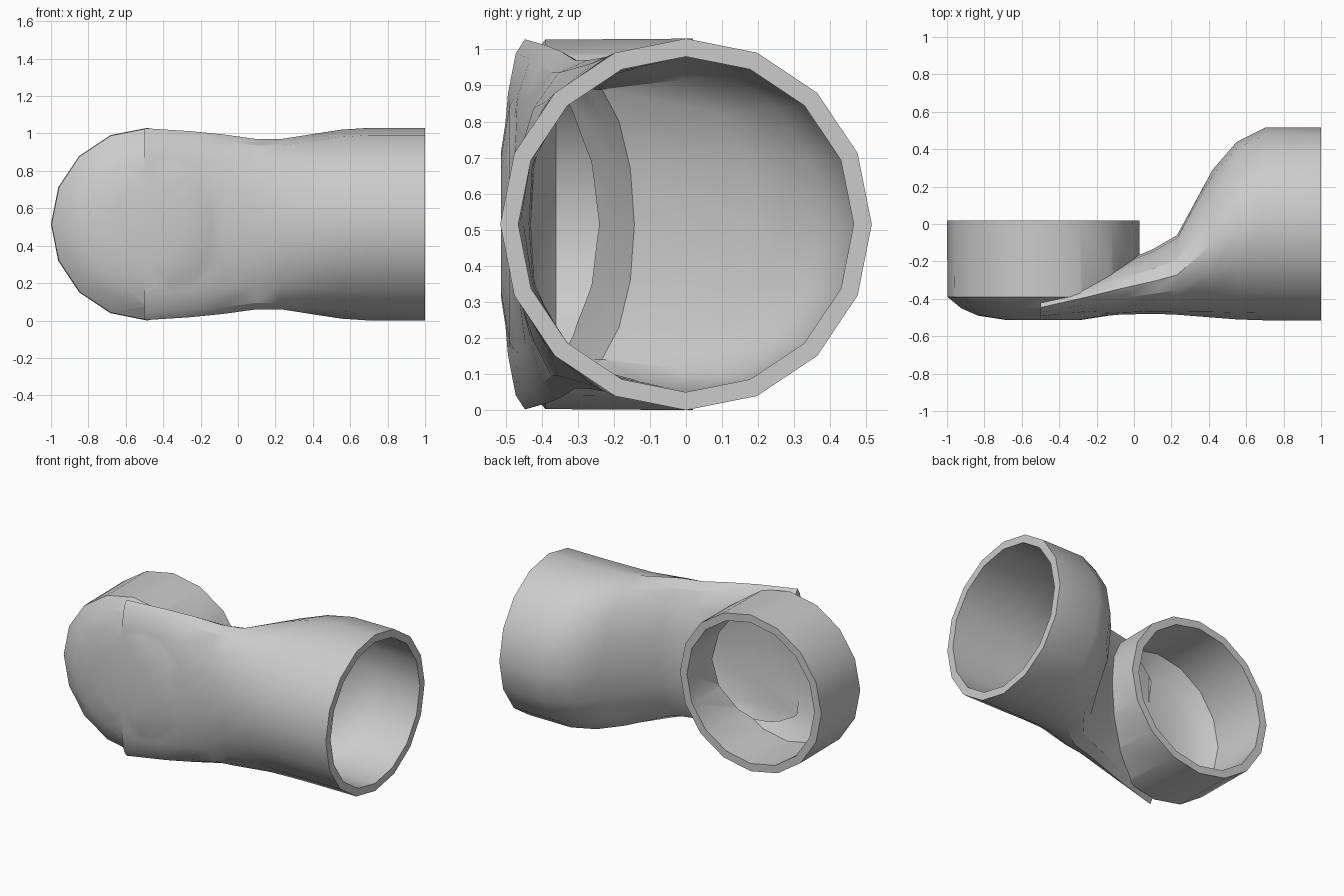
import bpy, bmesh, math

cube = bpy.data.objects.get("Cube")
if cube:
    bpy.data.objects.remove(cube)

SIDES = 16
WALL = 0.05
MID_Z = 0.515

grey = bpy.data.materials.new("plain grey")
grey.use_nodes = True
grey.diffuse_color = (0.6, 0.6, 0.6, 1)
grey.node_tree.nodes["Principled BSDF"].inputs["Base Color"].default_value = (0.6, 0.6, 0.6, 1)


def loft(name, rings):
    """Skin a closed solid through rings of points."""
    bm = bmesh.new()
    loops = [[bm.verts.new(p) for p in ring] for ring in rings]
    for a, b in zip(loops, loops[1:]):
        for i in range(SIDES):
            j = (i + 1) % SIDES
            bm.faces.new((a[i], a[j], b[j], b[i]))
    bm.faces.new(loops[0])
    bm.faces.new(loops[-1])
    bmesh.ops.recalc_face_normals(bm, faces=bm.faces)
    mesh = bpy.data.meshes.new(name)
    bm.to_mesh(mesh)
    bm.free()
    mesh.materials.append(grey)
    obj = bpy.data.objects.new(name, mesh)
    bpy.context.collection.objects.link(obj)
    return obj


def ring(point):
    return [point(math.cos(t), math.sin(t))
            for t in (2 * math.pi * i / SIDES for i in range(SIDES))]


def side_ring(x, front, back, half_z):
    """Oval across the pipe that runs along x."""
    mid, half = (front + back) / 2, (back - front) / 2
    return ring(lambda c, s: (x, mid + half * c, MID_Z + half_z * s))


def back_ring(y, r):
    """Circle across the pipe that opens to the back."""
    return ring(lambda c, s: (-0.485 + r * c, y, MID_Z + r * s))


# Side pipe stations: x, front y, back y, half height
stations = [(1.0, -0.515, 0.515, 0.515), (0.7, -0.515, 0.515, 0.515),
            (0.55, -0.51, 0.44, 0.505), (0.42, -0.5, 0.29, 0.485),
            (0.23, -0.485, -0.06, 0.455), (0.1, -0.48, -0.135, 0.455),
            (-0.08, -0.485, -0.21, 0.48), (-0.25, -0.5, -0.28, 0.497),
            (-0.5, -0.513, -0.38, 0.513)]

# The inside is set in by the wall, more where the back slopes
inside = []
for i, (x, front, back, half_z) in enumerate(stations):
    before, after = stations[max(i - 1, 0)], stations[min(i + 1, len(stations) - 1)]
    slope = (before[2] - after[2]) / (before[0] - after[0])
    inside.append((x + (0.1 if i == 0 else 0), front + WALL,
                   back - WALL * math.hypot(1, slope), half_z - WALL))

# Back pipe: y, radius, with a rounded front cap
bowl = [(0.02, 0.515), (-0.39, 0.512), (-0.45, 0.44), (-0.49, 0.35), (-0.513, 0.2)]
bowl_inside = [(0.1, 0.465), (-0.36, 0.462), (-0.41, 0.39), (-0.44, 0.31), (-0.463, 0.18)]

pipe = loft("elbow_pipe", [side_ring(*s) for s in stations])
steps = [(loft("back_pipe", [back_ring(*b) for b in bowl]), "UNION"),
         (loft("side_bore", [side_ring(*s) for s in inside]), "DIFFERENCE"),
         (loft("back_bore", [back_ring(*b) for b in bowl_inside]), "DIFFERENCE")]

# Join the two pipes and hollow them out
bpy.ops.object.select_all(action="DESELECT")
bpy.context.view_layer.objects.active = pipe
pipe.select_set(True)
for tool, operation in steps:
    tool.hide_render = True
    mod = pipe.modifiers.new(tool.name, "BOOLEAN")
    mod.operation = operation
    mod.solver = "EXACT"
    mod.object = tool
    bpy.ops.object.modifier_apply(modifier=mod.name)
    bpy.data.objects.remove(tool)

bpy.ops.object.shade_smooth_by_angle(angle=math.radians(32))
